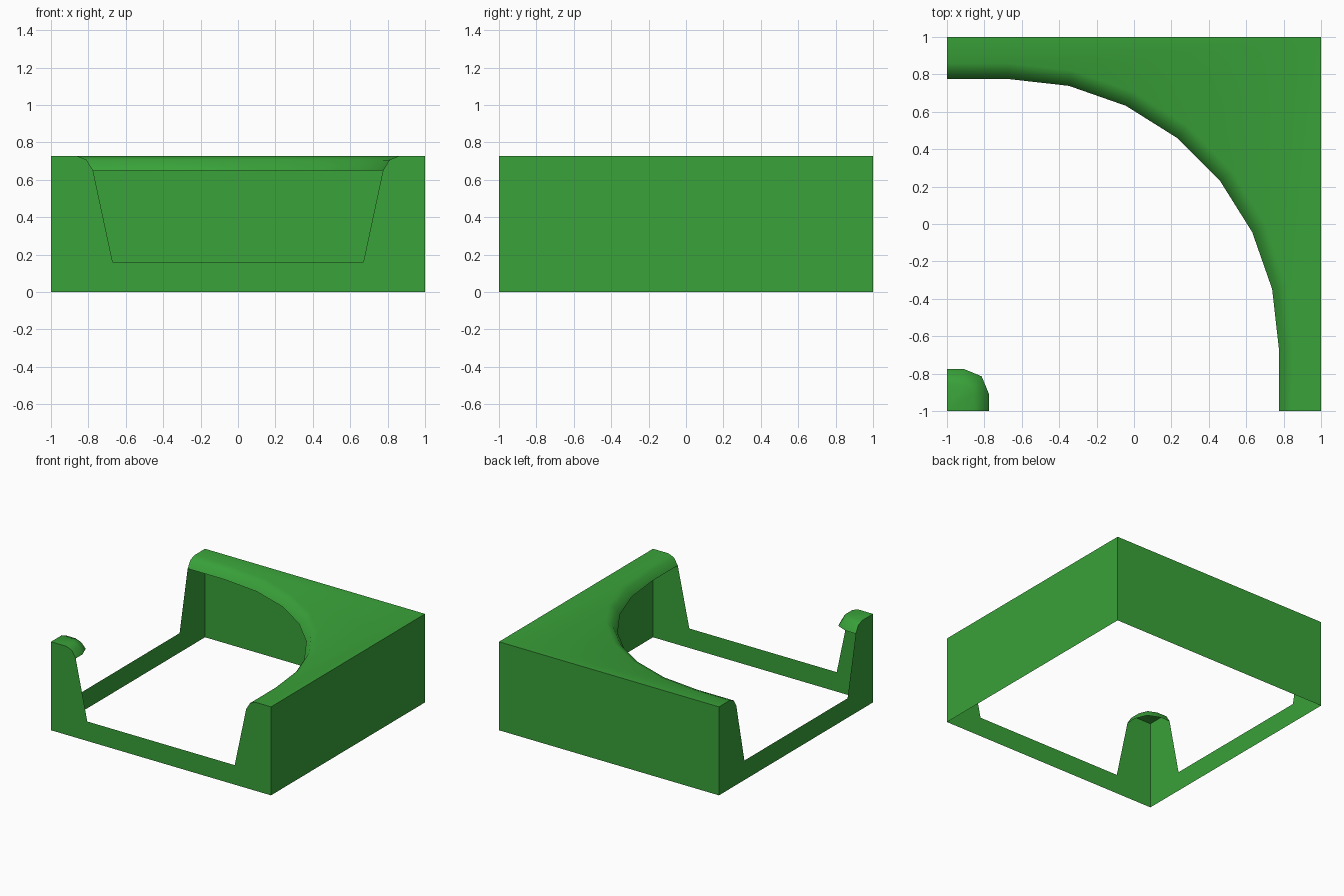
import bpy
import math

if "Cube" in bpy.data.objects:
    bpy.data.objects.remove(bpy.data.objects["Cube"])

H = 0.727                                        # top of the tile
LIP = [(0.86, H), (0.81, 0.707), (0.775, 0.65)]  # rounded edge: offset, height
BED = (0.67, 0.16)                               # bottom corner of the wall notch

grass = bpy.data.materials.new("grass green")
grass.diffuse_color = (0.041, 0.36, 0.041, 1)
grass.use_nodes = True
grass.node_tree.nodes["Principled BSDF"].inputs["Base Color"].default_value = grass.diffuse_color


def make(name, verts, faces):
    mesh = bpy.data.meshes.new(name)
    mesh.from_pydata(verts, [], faces)
    mesh.materials.append(grass)
    mesh.shade_smooth()
    mesh.set_sharp_from_angle(angle=math.radians(45))
    obj = bpy.data.objects.new(name, mesh)
    bpy.context.collection.objects.link(obj)
    return obj


def wall(name, turn, profile):
    """Flat side panel, facing -y before it is turned in quarter steps."""
    c, s = [(1, 0), (0, 1), (-1, 0), (0, -1)][turn]
    verts = [(u * c + s, u * s - c, z) for u, z in profile]
    make(name, verts, [list(range(len(verts)))])


def bank(name, centre, segments, side, corners):
    """Curved lip rolled down from a flat top; side is the lip's sign."""
    verts, faces = [], []
    for offset, z in LIP:
        r = side * offset - centre
        arc = [math.pi / 2 * i / segments for i in range(segments + 1)]
        ring = [(side * offset, -1)]
        ring += [(centre + r * math.cos(a), centre + r * math.sin(a)) for a in arc]
        ring += [(-1, side * offset)]
        verts += [(x, y, z) for x, y in ring]
    n = segments + 3
    for k in range(len(LIP) - 1):
        for i in range(n - 1):
            q = [(k + 1) * n + i, k * n + i, k * n + i + 1, (k + 1) * n + i + 1]
            faces.append(q if side > 0 else q[::-1])
    # flat top
    top = list(range(n)) + [len(verts) + i for i in range(len(corners))]
    verts += [(x, y, H) for x, y in corners]
    faces.append(top if side < 0 else top[::-1])
    make(name, verts, faces)


# Side panels: two plain, two with the channel notch
plain = [(-1, 0), (1, 0), (1, H), (-1, H)]
right_half = LIP + [BED]
notched = [(-1, 0), (1, 0), (1, H)] + right_half
notched += [(-u, z) for u, z in reversed(right_half)] + [(-1, H)]
wall("front_wall", 0, notched)
wall("right_wall", 1, plain)
wall("back_wall", 2, plain)
wall("left_wall", 3, notched)

# Large outer bank and the small inner corner bank
bank("outer_bank", -0.67, 7, 1, [(-1, 1), (1, 1), (1, -1)])
bank("inner_corner_bank", -0.91, 2, -1, [(-1, -1)])
